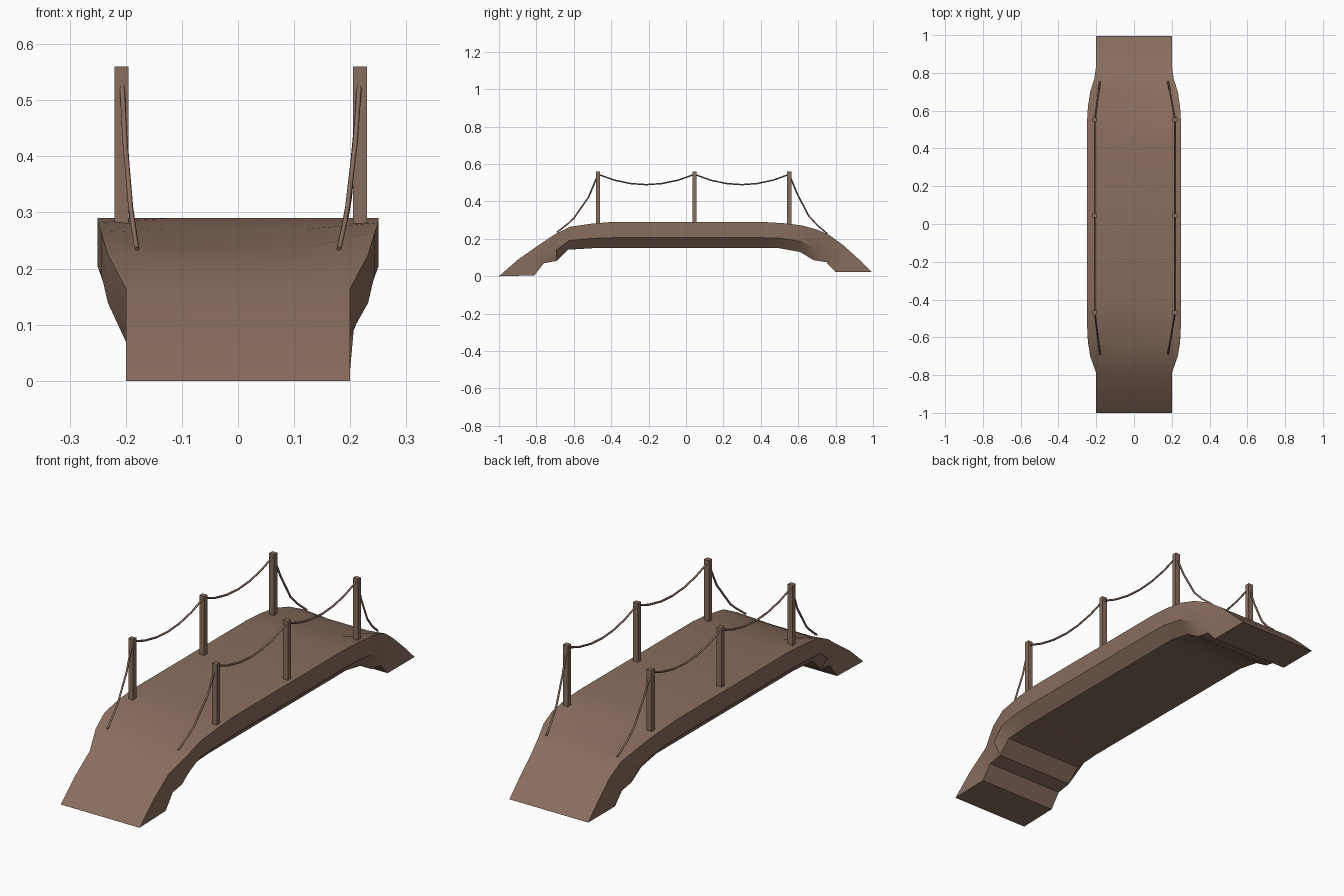
import bpy, bmesh
from mathutils import Vector

if "Cube" in bpy.data.objects:
    bpy.data.objects.remove(bpy.data.objects["Cube"])

wood = bpy.data.materials.new("brown wood")
wood.diffuse_color = (0.25, 0.155, 0.112, 1)
wood.use_nodes = True
wood.node_tree.nodes["Principled BSDF"].inputs["Base Color"].default_value = wood.diffuse_color


def finish(name, bm, smooth=True):
    bmesh.ops.remove_doubles(bm, verts=bm.verts, dist=0.0005)
    bmesh.ops.recalc_face_normals(bm, faces=bm.faces)
    me = bpy.data.meshes.new(name)
    bm.to_mesh(me)
    bm.free()
    ob = bpy.data.objects.new(name, me)
    bpy.context.collection.objects.link(ob)
    me.materials.append(wood)
    if smooth:
        bpy.ops.object.select_all(action='DESELECT')
        ob.select_set(True)
        bpy.context.view_layer.objects.active = ob
        bpy.ops.object.shade_smooth_by_angle(angle=0.5)
    return ob


# arched span: stations of (top y, top z, centre dip, bottom y, bottom z, half width)
stations = [
    (-1.0, 0.0, 0, -1.0, 0.0, 0.2),
    (-0.9, 0.088, 0, -0.81, 0.005, 0.2),
    (-0.79, 0.165, 0, -0.76, 0.07, 0.2),
    (-0.70, 0.225, 0.012, -0.69, 0.082, 0.232),
    (-0.62, 0.265, 0.028, -0.63, 0.142, 0.244),
    (-0.5, 0.282, 0.012, -0.5, 0.15, 0.25),
    (-0.4, 0.29, 0, -0.4, 0.15, 0.25),
    (0.42, 0.29, 0, 0.42, 0.15, 0.25),
    (0.52, 0.284, 0.01, 0.5, 0.15, 0.25),
    (0.62, 0.272, 0.028, 0.61, 0.13, 0.244),
    (0.70, 0.25, 0.025, 0.68, 0.087, 0.232),
    (0.77, 0.218, 0.01, 0.75, 0.075, 0.21),
    (0.84, 0.167, 0, 0.80, 0.022, 0.2),
    (0.92, 0.095, 0, 0.9, 0.022, 0.2),
    (0.995, 0.022, 0, 0.995, 0.022, 0.2),
]
bm = bmesh.new()
rings = []
for yt, zt, dip, yb, zb, w in stations:
    ym, zm = yb + 0.4 * (yt - yb), zb + 0.4 * (zt - zb)
    half = [(0.12, yt, zt - dip), (w, yt, zt), (w, ym, zm), (0.2, yb, zb)]
    ring = half + [(-x, y, z) for x, y, z in reversed(half)]
    rings.append([bm.verts.new(p) for p in ring])
for a, b in zip(rings, rings[1:]):
    for i in range(8):
        j = (i + 1) % 8
        bm.faces.new((a[i], a[j], b[j], b[i]))
finish("bridge_span", bm)

# railing posts
post_y = (-0.47, 0.045, 0.552)
for side, px in (("left", -0.2075), ("right", 0.2175)):
    for n, y in enumerate(post_y):
        bm = bmesh.new()
        bmesh.ops.create_cube(bm, size=1)
        for v in bm.verts:
            v.co = Vector((px + v.co.x * 0.025, y + v.co.y * 0.023,
                           0.42 + v.co.z * 0.28))
        finish(f"{side}_post_{n + 1}", bm, False)


def rope(name, pts, r=0.0045, sides=6):
    cu = bpy.data.curves.new(name, 'CURVE')
    cu.dimensions = '3D'
    cu.bevel_depth = r
    cu.bevel_resolution = 1
    cu.use_fill_caps = True
    sp = cu.splines.new('POLY')
    sp.points.add(len(pts) - 1)
    for p, c in zip(sp.points, pts):
        p.co = (*c, 1)
    cu.materials.append(wood)
    ob = bpy.data.objects.new(name, cu)
    bpy.context.collection.objects.link(ob)


# sagging ropes between posts, and end ropes running down to the deck
for side, px, s in (("left", -0.2075, -1), ("right", 0.2175, 1)):
    for n in range(2):
        y0, y1 = post_y[n], post_y[n + 1]
        pts = []
        for t in (0, 0.17, 0.34, 0.5, 0.66, 0.83, 1):
            pts.append((px, y0 + t * (y1 - y0), 0.49 + 0.055 * (2 * t - 1) ** 2))
        rope(f"{side}_rope_{n + 1}", pts)
    ends = {
        "front": [(-0.47, 0.545), (-0.52, 0.425), (-0.6, 0.31), (-0.635, 0.278), (-0.69, 0.235)],
        "back": [(0.552, 0.545), (0.595, 0.44), (0.655, 0.325), (0.7, 0.275), (0.755, 0.228)],
    }
    for end, prof in ends.items():
        ya, yb = prof[0][0], prof[-1][0]
        pts = [(px + (s * 0.18 - px) * (y - ya) / (yb - ya), y, z) for y, z in prof]
        rope(f"{side}_{end}_rope", pts)
